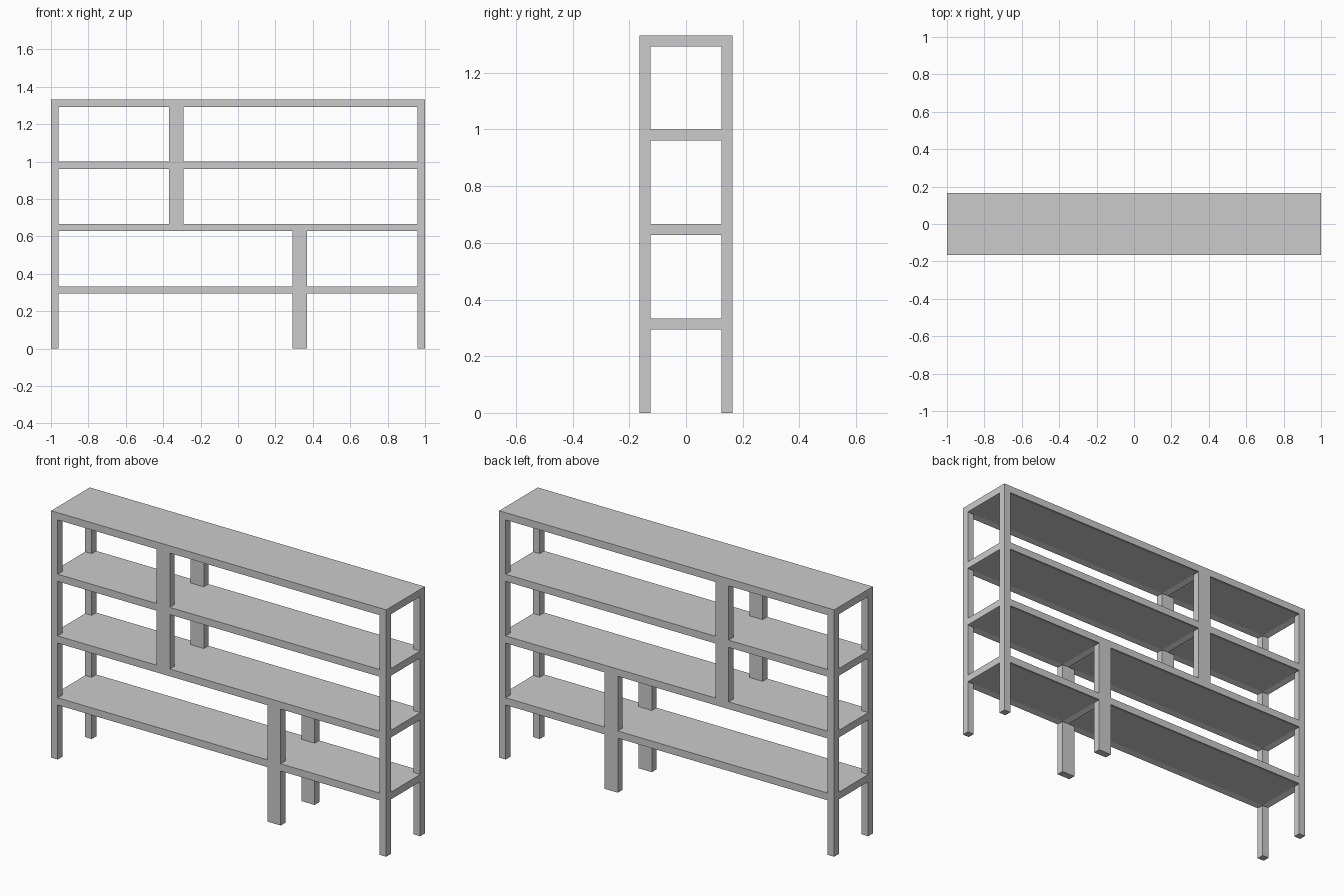
import bpy, bmesh
from mathutils import Matrix, Vector

if "Cube" in bpy.data.objects:
    bpy.data.objects.remove(bpy.data.objects["Cube"])

HALF_W, HALF_D = 1.0, 0.1645
T = 0.039                 # frame thickness
POCKET = 0.01             # recess under each shelf
TOPS = [0.333, 0.667, 1.0, 1.332]
DIVIDERS = [0.331, 0.331, -0.331, -0.331]


def box_bmesh(x0, x1, y0, y1, z0, z1):
    bm = bmesh.new()
    mat = Matrix.Translation(((x0 + x1) / 2, (y0 + y1) / 2, (z0 + z1) / 2))
    mat = mat @ Matrix.Diagonal((x1 - x0, y1 - y0, z1 - z0, 1))
    bmesh.ops.create_cube(bm, size=1, matrix=mat)
    return bm


def finish(name, bm):
    me = bpy.data.meshes.new(name)
    bm.normal_update()
    bm.to_mesh(me)
    bm.free()
    ob = bpy.data.objects.new(name, me)
    bpy.context.collection.objects.link(ob)
    return ob


# Shelf: solid slab split into two bays, each with a shallow framed recess below
def shelf(name, top, divider):
    bm = box_bmesh(-HALF_W, HALF_W, -HALF_D, HALF_D, top - T, top)
    bmesh.ops.bisect_plane(bm, geom=bm.verts[:] + bm.edges[:] + bm.faces[:],
                           plane_co=Vector((divider, 0, 0)), plane_no=Vector((1, 0, 0)))
    bm.normal_update()
    under = [f for f in bm.faces if f.normal.z < -0.9]
    bmesh.ops.inset_individual(bm, faces=under, thickness=T, depth=-POCKET)
    finish(name, bm)


floor = 0.0
for level, (top, divider) in enumerate(zip(TOPS, DIVIDERS), 1):
    shelf(f"shelf_{level}", top, divider)
    # Front and back posts: two ends plus the double-width divider
    posts = [("left_post", -HALF_W, -HALF_W + T),
             ("divider_post", divider - T, divider + T),
             ("right_post", HALF_W - T, HALF_W)]
    for name, x0, x1 in posts:
        for side, y0 in (("front", -HALF_D), ("back", HALF_D - T)):
            finish(f"{side}_{name}_{level}",
                   box_bmesh(x0, x1, y0, y0 + T, floor, top - T))
    floor = top
